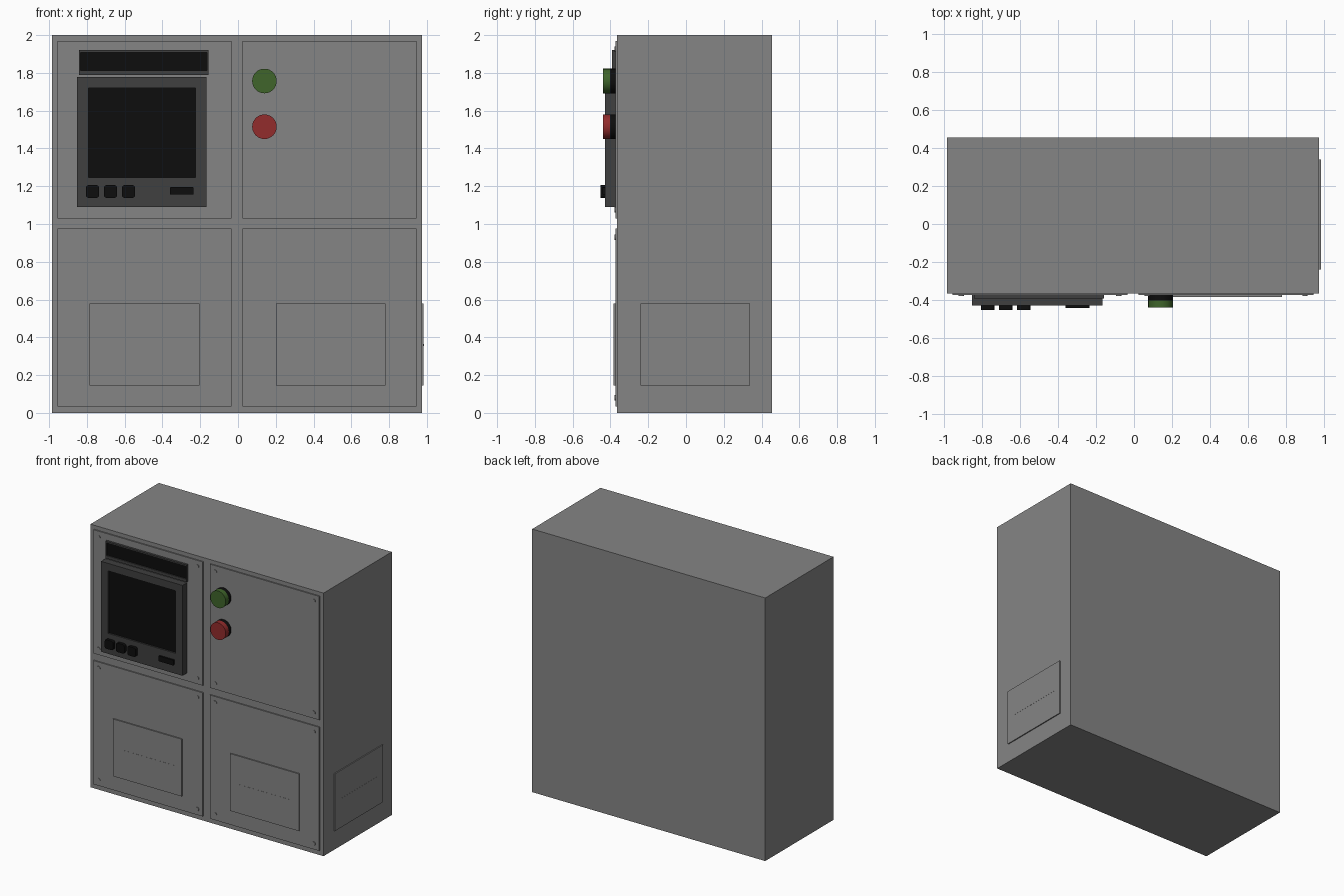
import bpy, bmesh, math
from mathutils import Matrix

if "Cube" in bpy.data.objects:
    bpy.data.objects.remove(bpy.data.objects["Cube"])


def material(name, r, g, b):
    m = bpy.data.materials.new(name)
    m.diffuse_color = (r, g, b, 1)
    m.use_nodes = True
    m.node_tree.nodes["Principled BSDF"].inputs["Base Color"].default_value = m.diffuse_color
    return m


GREY = material("cabinet grey", 0.235, 0.235, 0.235)
DARK = material("dark grey", 0.05, 0.05, 0.05)
BLACK = material("black", 0.004, 0.004, 0.004)
GREEN = material("green", 0.05, 0.13, 0.024)
RED = material("red", 0.29, 0.025, 0.025)


def finish(name, bm, *mats):
    me = bpy.data.meshes.new(name)
    bm.normal_update()
    bm.to_mesh(me)
    bm.free()
    ob = bpy.data.objects.new(name, me)
    bpy.context.collection.objects.link(ob)
    for m in mats:
        me.materials.append(m)
    return ob


def box_bm(x, y, z, corner=0.0):
    """Box from three (min, max) ranges; corner rounds the edges running along y."""
    bm = bmesh.new()
    bmesh.ops.create_cube(bm, size=1)
    for v in bm.verts:
        v.co = [r[0] if c < 0 else r[1] for c, r in zip(v.co, (x, y, z))]
    if corner:
        edges = [e for e in bm.edges if abs(e.verts[0].co.y - e.verts[1].co.y) > 1e-6]
        bmesh.ops.bevel(bm, geom=edges, offset=corner, segments=3, profile=0.5, affect='EDGES')
    return bm


def box(name, x, y, z, mat, corner=0.0):
    return finish(name, box_bm(x, y, z, corner), mat)


def disc(name, x, z, y0, y1, r, mat, sides=32, bevel=0.0):
    """Cylinder pointing to the front."""
    bm = bmesh.new()
    bmesh.ops.create_cone(bm, cap_ends=True, segments=sides, radius1=r, radius2=r, depth=abs(y1 - y0),
                          matrix=Matrix.Translation((x, (y0 + y1) / 2, z)) @ Matrix.Rotation(math.pi / 2, 4, 'X'))
    if bevel:
        rim = [e for e in bm.edges if all(v.co.y < min(y0, y1) + 1e-5 for v in e.verts)]
        bmesh.ops.bevel(bm, geom=rim, offset=bevel, segments=2, profile=0.5, affect='EDGES')
    ob = finish(name, bm, mat)
    bpy.context.view_layer.objects.active = ob
    ob.select_set(True)
    bpy.ops.object.shade_smooth_by_angle(angle=math.radians(40))
    ob.select_set(False)


def screen_box(name, x, y, z, hole_x, hole_z, depth):
    """Dark housing whose front has a recessed black screen."""
    bm = box_bm(x, y, z)
    front = min(bm.faces, key=lambda f: f.calc_center_median().y)
    bmesh.ops.inset_region(bm, faces=[front], thickness=0.005)
    for v in front.verts:
        v.co.x = hole_x[0] if v.co.x < sum(x) / 2 else hole_x[1]
        v.co.z = hole_z[0] if v.co.z < sum(z) / 2 else hole_z[1]
    new = bmesh.ops.extrude_discrete_faces(bm, faces=[front])['faces'][0]
    for v in new.verts:
        v.co.y += depth
    new.material_index = 1
    return finish(name, bm, DARK, BLACK)


# Cabinet body
FRONT = -0.365
box("cabinet", (-0.985, 0.975), (FRONT, 0.455), (0, 2), GREY)

# Four front panels with corner screws
for side, x0 in (("left", -0.955), ("right", 0.025)):
    for level, z0 in (("lower", 0.035), ("upper", 1.03)):
        x1, z1 = x0 + 0.92, z0 + 0.94
        box(f"{level}_{side}_panel", (x0, x1), (-0.374, FRONT), (z0, z1), GREY)
        for sx in (x0 + 0.045, x1 - 0.045):
            for sz in (z0 + 0.045, z1 - 0.045):
                disc("panel_screw", sx, sz, -0.378, -0.37, 0.014, GREY, 12)

# Cover plates, each with a fine strip across it
for name, x0 in (("left_cover", -0.785), ("right_cover", 0.2)):
    box(name, (x0, x0 + 0.58), (-0.383, -0.37), (0.145, 0.58), GREY)
    box(name + "_strip", (x0 + 0.075, x0 + 0.515), (-0.384, -0.38), (0.353, 0.365), GREY)
box("side_cover", (0.97, 0.983), (-0.24, 0.34), (0.145, 0.58), GREY)
box("side_cover_strip", (0.98, 0.984), (-0.175, 0.28), (0.353, 0.365), GREY)

# Monitor and the display strip above it
screen_box("monitor", (-0.852, -0.167), (-0.428, -0.37), (1.09, 1.777), (-0.792, -0.225), (1.245, 1.72), 0.012)
screen_box("display_strip", (-0.842, -0.157), (-0.392, -0.37), (1.79, 1.92), (-0.834, -0.164), (1.812, 1.908), 0.008)

# Monitor keys
for i in range(3):
    x = -0.805 + 0.095 * i
    box(f"monitor_key_{i + 1}", (x, x + 0.07), (-0.452, -0.42), (1.138, 1.206), BLACK, 0.014)
box("monitor_switch", (-0.36, -0.235), (-0.442, -0.42), (1.155, 1.195), BLACK, 0.004)

# Push buttons on black collars
for name, z, mat in (("green_button", 1.757, GREEN), ("red_button", 1.515, RED)):
    disc(name + "_collar", 0.14, z, -0.403, -0.37, 0.065, BLACK)
    disc(name, 0.14, z, -0.44, -0.403, 0.065, mat)
